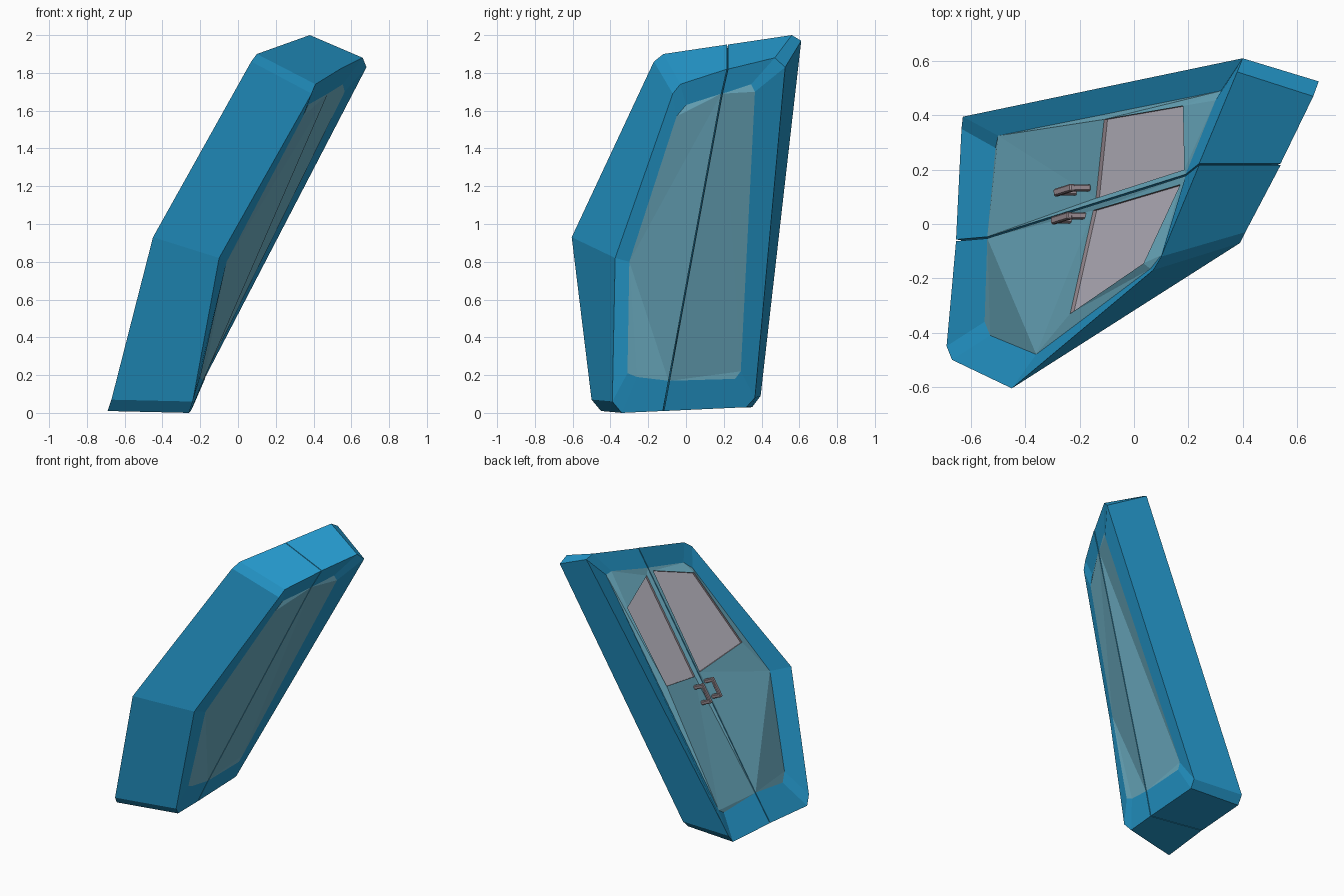
import bpy, bmesh
from mathutils import Vector, Matrix

if "Cube" in bpy.data.objects:
    bpy.data.objects.remove(bpy.data.objects["Cube"])


def material(name, rgb):
    m = bpy.data.materials.new(name)
    m.diffuse_color = (*rgb, 1)
    m.use_nodes = True
    m.node_tree.nodes["Principled BSDF"].inputs["Base Color"].default_value = m.diffuse_color
    return m


MATS = [material("blue_frame", (0.018, 0.32, 0.61)),
        material("pale_teal_panel", (0.15, 0.42, 0.54)),
        material("window_grey", (0.50, 0.48, 0.55)),
        material("pinkish_metal", (0.37, 0.30, 0.33))]
FRAME, PANEL, WINDOW, METAL = range(4)
OUT = Vector((-0.9, 0.0, 0.42))          # direction the handle side faces


def finish(name, bm):
    bmesh.ops.recalc_face_normals(bm, faces=bm.faces)
    me = bpy.data.meshes.new(name)
    bm.to_mesh(me)
    bm.free()
    for m in MATS:
        me.materials.append(m)
    ob = bpy.data.objects.new(name, me)
    bpy.context.collection.objects.link(ob)
    return ob


def fill(bm, loops, mat):
    """Triangulate the area bounded by an outer loop and optional hole."""
    edges = []
    for lp in loops:
        for a, b in zip(lp, lp[1:] + lp[:1]):
            edges.append(bm.edges.get((a, b)) or bm.edges.new((a, b)))
    res = bmesh.ops.triangle_fill(bm, use_beauty=True, use_dissolve=False,
                                  edges=edges, normal=OUT)
    for g in res["geom"]:
        if isinstance(g, bmesh.types.BMFace):
            g.material_index = mat


def door_half(name, outer_b, panel_b, outer_f, panel_f, window, gap):
    """Every outline runs from the seam bottom round to the seam top."""
    bm = bmesh.new()

    def ring(pts):
        vs = [bm.verts.new(p) for p in pts]
        for v in (vs[0], vs[-1]):
            v.co.y += gap
        return vs

    ob, pb, of, pf = map(ring, (outer_b, panel_b, outer_f, panel_f))
    # frame: border on both faces and the rim between them
    for a, b in ((ob, pb), (ob, of), (of, pf)):
        for i in range(len(a) - 1):
            bm.faces.new((a[i], a[i + 1], b[i + 1], b[i]))
    # seam wall
    bm.faces.new((ob[0], pb[0], pb[-1], ob[-1], of[-1], pf[-1], pf[0], of[0]))
    # panels, with a window opening on the handle side
    hole = [bm.verts.new(p) for p in window]
    fill(bm, [pb, hole], PANEL)
    fill(bm, [pf], PANEL)
    # sunken window
    pane = [bm.verts.new(v.co - OUT * 0.014) for v in hole]
    for i in range(4):
        j = (i + 1) % 4
        bm.faces.new((hole[i], hole[j], pane[j], pane[i])).material_index = METAL
    bm.faces.new(pane).material_index = WINDOW
    return finish(name, bm)


# seam end points: handle side and far side, frame edge and panel edge
SB0, SB1 = (-.655, -.06, .02), (.24, .22, 1.95)
PB0, PB1 = (-.54, -.05, .22), (.19, .18, 1.80)
SF0, SF1 = (-.25, -.12, .01), (.54, .22, 1.82)
PF0, PF1 = (-.185, -.09, .17), (.475, .19, 1.69)

door_half(
    "front_door_half",
    [SB0, (-.69, -.45, .01), (-.67, -.50, .07), (-.45, -.605, .93),
     (.07, -.17, 1.86), (.10, -.12, 1.90), SB1],
    [PB0, (-.55, -.36, .18), (-.53, -.41, .24), (-.36, -.48, .92),
     (.06, -.165, 1.70), (.10, -.115, 1.75), PB1],
    [SF0, (-.26, -.34, 0), (-.24, -.39, .06), (-.10, -.375, .82),
     (.39, -.07, 1.69), (.41, -.03, 1.74), SF1],
    [PF0, (-.20, -.26, .19), (-.195, -.31, .21), (-.06, -.30, .80),
     (.345, -.05, 1.57), (.37, 0, 1.63), PF1],
    [(.17, .145, 1.77), (.035, -.145, 1.68), (-.235, -.33, 1.16), (-.15, .05, 1.06)],
    -.003)

door_half(
    "rear_door_half",
    [SB0, (-.635, .35, .03), (-.63, .395, .09), (.40, .61, 1.97),
     (.38, .56, 2.0), SB1],
    [PB0, (-.51, .28, .19), (-.50, .325, .22), (.32, .49, 1.83),
     (.30, .455, 1.85), PB1],
    [SF0, (-.24, .32, .03), (-.23, .365, .08), (.68, .525, 1.83),
     (.66, .47, 1.88), SF1],
    [PF0, (-.175, .26, .18), (-.165, .29, .22), (.565, .365, 1.70),
     (.555, .345, 1.74), PF1],
    [(.18, .435, 1.60), (-.11, .385, 1.07), (-.14, .095, 1.04), (.185, .20, 1.75)],
    .003)


def handle(name, base):
    """Grip bar on two posts, running parallel to the seam."""
    along = (Vector(PB1) - Vector(PB0)).normalized()
    out = (OUT - along * OUT.dot(along)).normalized()
    side = out.cross(along)
    rot = Matrix((along, side, out)).transposed().to_4x4()
    frame = Matrix.Translation(base) @ rot
    bm = bmesh.new()
    for centre, size in (((0, 0, .062), (.15, .028, .022)),
                         ((.06, 0, .024), (.028, .024, .075)),
                         ((-.06, 0, .024), (.028, .024, .075))):
        bmesh.ops.create_cube(bm, size=1, matrix=frame @ Matrix.Translation(centre)
                              @ Matrix.Diagonal((*size, 1)))
    for f in bm.faces:
        f.material_index = METAL
    ob = finish(name, bm)
    mod = ob.modifiers.new("soft_edges", "BEVEL")
    mod.width, mod.segments = .005, 1


handle("rear_handle", (-.20, .125, .93))
handle("front_handle", (-.21, .022, .94))
